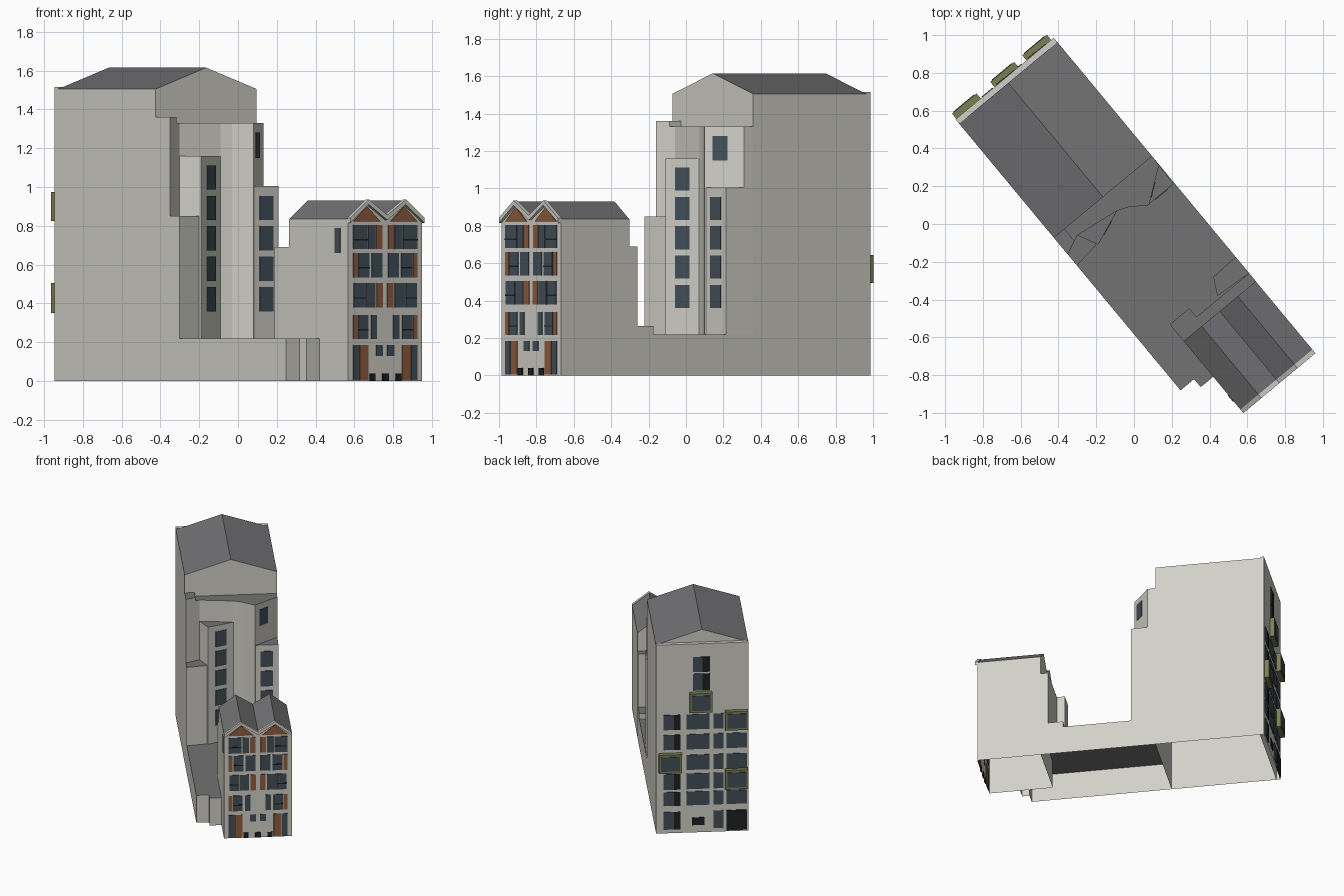
import bpy, bmesh, math
from mathutils import Matrix, Vector

cube = bpy.data.objects.get("Cube")
if cube:
    bpy.data.objects.remove(cube)

TURN = Matrix.Rotation(math.radians(39.7), 4, 'Z')


def material(name, r, g, b):
    m = bpy.data.materials.new(name)
    m.diffuse_color = (r, g, b, 1)
    m.use_nodes = True
    node = m.node_tree.nodes["Principled BSDF"]
    node.inputs["Base Color"].default_value = (r, g, b, 1)
    node.inputs["Roughness"].default_value = 0.9
    return m


WALL = material("pale grey wall", .64, .63, .58)
ROOF = material("dark grey roof", .17, .168, .175)
GLASS = material("blue grey glass", .055, .08, .1)
BROWN = material("brown panel", .27, .11, .05)
BLACK = material("near black", .012, .014, .015)
OLIVE = material("olive balcony", .2, .21, .085)


def finish(name, bm, mats, roof_rule=False):
    """Turn the mesh into place and colour upward faces with the second material."""
    if roof_rule:
        bm.normal_update()
        for f in bm.faces:
            f.material_index = 1 if f.normal.z > .3 else 0
    bm.transform(TURN)
    mesh = bpy.data.meshes.new(name)
    bm.to_mesh(mesh)
    bm.free()
    for m in mats:
        mesh.materials.append(m)
    ob = bpy.data.objects.new(name, mesh)
    bpy.context.collection.objects.link(ob)
    return ob


def prism(name, plan, z0, z1, mats=(WALL, ROOF), skip=()):
    """Open-bottomed block from a counter-clockwise plan."""
    bm = bmesh.new()
    low = [bm.verts.new((u, w, z0)) for u, w in plan]
    top = [bm.verts.new((u, w, z1)) for u, w in plan]
    bm.faces.new(top)
    n = len(plan)
    for i in range(n):
        if i not in skip:
            j = (i + 1) % n
            bm.faces.new((low[i], low[j], top[j], top[i]))
    return finish(name, bm, mats, len(mats) > 1)


def extrude_profile(name, profile, w0, w1, mats=(WALL, ROOF), open_bottom=True):
    """Profile in width and height, stretched along the building."""
    bm = bmesh.new()
    near = [bm.verts.new((u, w0, z)) for u, z in profile]
    far = [bm.verts.new((u, w1, z)) for u, z in profile]
    bm.faces.new(near)
    bm.faces.new(far[::-1])
    n = len(profile)
    for i in range(n):
        j = (i + 1) % n
        if not (open_bottom and i == 0):
            bm.faces.new((near[j], near[i], far[i], far[j]))
    return finish(name, bm, mats, len(mats) > 1)


def plates(name, items, mat, proud=.004):
    """Thin upright panels, each from point a to point b on a wall."""
    bm = bmesh.new()
    for a, b, z0, z1 in items:
        a, b = Vector(a), Vector(b)
        d = (b - a).normalized()
        out = Vector((d.y, -d.x)) * proud
        ring = [a - out * .5, a + out, b + out, b - out * .5]
        low = [bm.verts.new((p.x, p.y, z0)) for p in ring]
        top = [bm.verts.new((p.x, p.y, z1)) for p in ring]
        bm.faces.new(low[::-1])
        bm.faces.new(top)
        for i in range(4):
            j = (i + 1) % 4
            bm.faces.new((low[i], low[j], top[j], top[i]))
    return finish(name, bm, [mat])


def along(a, b, t0, t1):
    a, b = Vector(a), Vector(b)
    return a.lerp(b, t0), a.lerp(b, t1)


# Main dimensions: left, right, tower front, tower back, front block faces
L, R = -.373, .303
TF, TB = .215, 1.03
FL, FB, FF = -.194, -.645, -1.12
DECK = .22
mid = (L + R) / 2

# Tower with pitched roof and raised end wall
extrude_profile("tower", [(L, 0), (R, 0), (R, 1.505), (mid, 1.615), (L, 1.505)], TF, TB - .03)
prism("tower_end_wall", [(L, TB - .03), (R, TB - .03), (R, TB), (L, TB)], 0, 1.515, (WALL,))

# Low deck between the tower and front block
prism("deck", [(L, TF), (L, -.835), (-.28, -.835), (-.28, -.89), (FL, -.89),
               (FL, FB), (R, FB), (R, TF)], 0, DECK, skip=(4, 5, 7))

# Stepped and angled volumes on the tower front
bay_a, bay_b = (-.216, .037), (-.025, .111)
room_a, room_b = (.125, .026), (.3, .155)
step_a, step_b = (.118, .03), (.297, .03)
prism("upper_volume", [(L, TF), (L, .1), (-.269, .146), bay_b, (.034, .088),
                       room_a, room_b, (R, TF)], DECK, 1.33, skip=(7,))
prism("upper_corner_cap", [(L, TF), (L, .1), (-.3, .133), (-.3, TF)], 1.33, 1.36)
prism("left_volume", [(L, TF), (L, .023), (-.224, .043), (-.2, TF)], DECK, .85)
prism("angled_bay", [(-.269, .146), bay_a, bay_b, (-.1, .18)], DECK, 1.16)
prism("right_volume", [(.1, TF), step_a, step_b, (R, TF)], DECK, 1.005)

levels = [1.05 - .157 * i for i in range(5)]
p, q = along(bay_a, bay_b, .3, .72)
plates("bay_windows", [(p, q, z - .062, z + .062) for z in levels], GLASS)
p, q = along(step_a, step_b, .28, .78)
plates("step_windows", [(p, q, z - .062, z + .062) for z in levels[1:]], GLASS)
p, q = along(room_a, room_b, .2, .58)
plates("corner_window", [(p, q, 1.15, 1.28)], GLASS)

# Front block with twin gables
c, half, quarter = .054, .248, .124
ridge, eave, valley = .93, .835, .85
zigzag = [(c + half, eave), (c + quarter, ridge), (c, valley), (c - quarter, ridge), (c - half, eave)]
extrude_profile("front_block", [(c - half, 0), (c + half, 0)] + zigzag, FF, FB)
trim = [(u, z + .006) for u, z in zigzag] + [(u, z - .02) for u, z in reversed(zigzag)]
extrude_profile("gable_trim", trim, FF - .02, FF + .005, (WALL,), False)
for side, s in (("left", 1), ("right", -1)):
    m = c + s * quarter
    extrude_profile(side + "_gable_panel", [(m - .09, .822), (m + .09, .822), (m, .9)],
                    FF - .006, FF + .002, (BROWN,), False)
prism("rear_step", [(FL, FB - .03), (c, FB), (R, FB), (R, -.59), (-.06, -.59),
                    (-.06, -.53), (FL, -.53)], DECK, .69)
prism("low_step", [(.096, -.575), (R, -.59), (R, -.477), (.144, -.484)], DECK, .265)

# Front face: each row is base, top, glass spans and brown spans from the centre
rows = [
    (.68, .805, [(.065, .115), (.12, .215)], [(.02, .06)]),
    (.535, .66, [(.02, .09), (.107, .18)], [(.187, .215)]),
    (.38, .505, [(.065, .13), (.137, .21)], [(.015, .055)]),
    (.216, .34, [(.055, .095), (.115, .182)], [(.187, .215)]),
    (.005, .185, [(.175, .215)], [(.115, .17)]),
    (.13, .185, [(.015, .06)], []),
]
glass, brown, rails = [], [], []
for s in (-1, 1):
    def span(a, b, z0, z1):
        u0, u1 = sorted((c + s * a, c + s * b))
        return (u0, FF), (u1, FF), z0, z1
    for z0, z1, panes, panels in rows:
        glass += [span(a, b, z0, z1) for a, b in panes]
        brown += [span(a, b, z0, z1) for a, b in panels]
    for z0, z1, panes, _ in rows[:4]:
        rails.append(span(*panes[1], z0 + .045, z0 + .052))
    rails.append(span(.07, .105, 0, .04))
rails.append(((c - .02, FF), (c + .02, FF), 0, .04))
plates("front_windows", glass, GLASS)
plates("front_panels", brown, BROWN)
plates("front_doors_and_rails", rails, BLACK, .007)
plates("side_window", [((FL, -1.015), (FL, -1.06), .66, .79)], GLASS)

# Back face: window columns and storeys
columns = [(.25, .127), (.082, -.087), (-.116, -.19), (-.21, -.36)]
storeys = [(.03, .17), (.22, .33), (.35, .475), (.505, .625), (.67, .79), (.83, .95)]
back, dark = [], []
for i, (z0, z1) in enumerate(storeys):
    for k, (a, b) in enumerate(columns):
        if i == 0 and k in (1, 3):
            dark.append(((a if k == 3 else .04, TB), (b if k == 3 else -.05, TB),
                         .01 if k == 3 else .06, z1 if k == 3 else .12))
            continue
        back.append(((a, TB), (b, TB), z0, z1))
        if k == 0:
            dark.append(((b + .045, TB), (b, TB), z0, z1))
for z0, z1 in ((1.14, 1.275), (1.29, 1.41)):
    back.append(((.035, TB), (-.09, TB), z0, z1))
    dark.append(((-.035, TB), (-.09, TB), z0, z1))
plates("back_windows", back, GLASS)
plates("back_dark_openings", dark, BLACK, .006)

# Olive framed balconies with glass fronts
boxes = [(.06, -.105, .975, 1.13), (-.2, -.368, .825, .975),
         (.285, .115, .495, .645), (-.2, -.368, .35, .505)]
DEPTH = .035
plates("balconies", [((a, TB), (b, TB), z0, z1) for a, b, z0, z1 in boxes], OLIVE, DEPTH)
plates("balcony_glass", [((a - .015, TB + DEPTH), (b + .015, TB + DEPTH), z0 + .018, z1 - .018)
                         for a, b, z0, z1 in boxes], GLASS)
